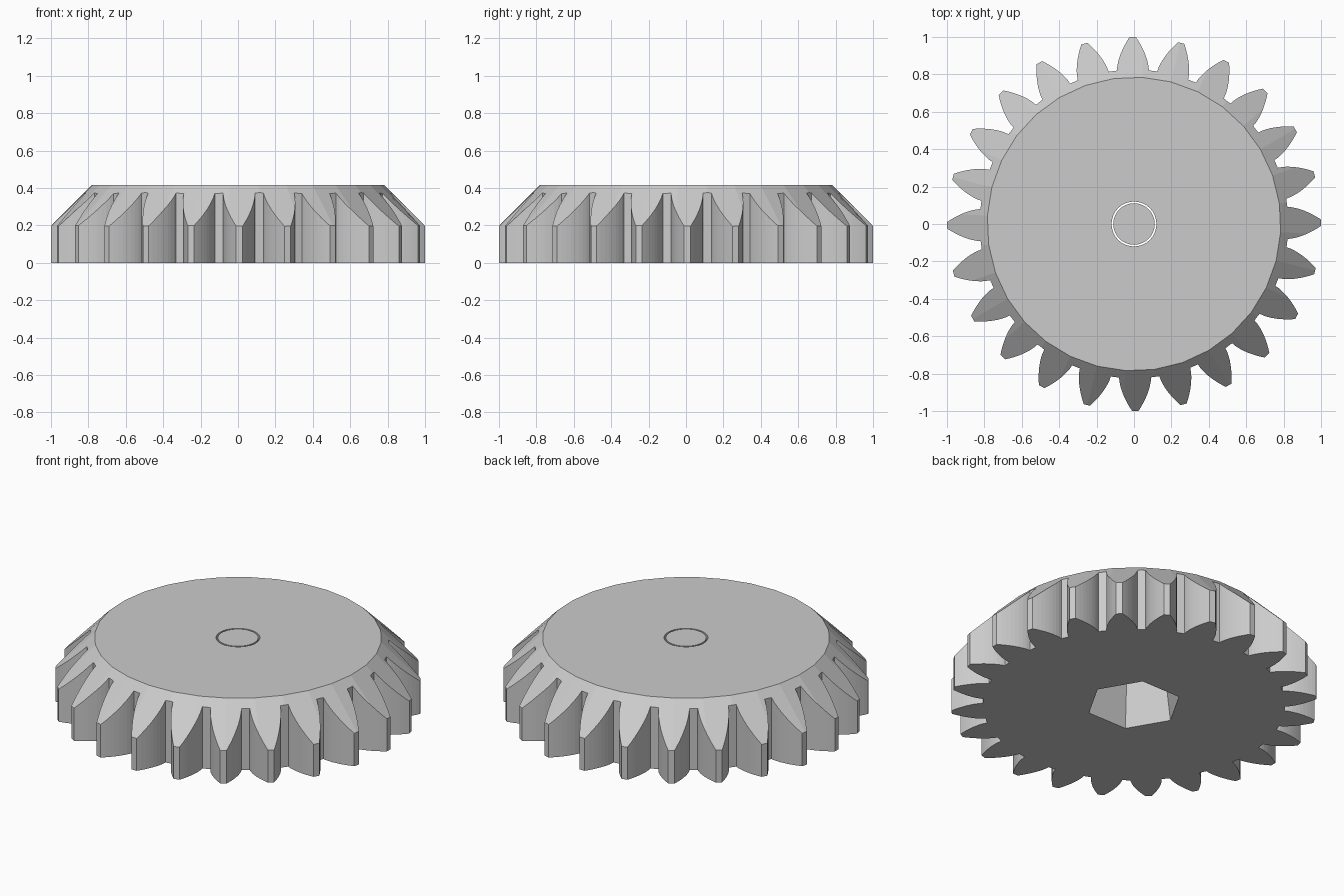
import bpy, bmesh, math

cube = bpy.data.objects.get("Cube")
if cube:
    bpy.data.objects.remove(cube, do_unlink=True)

TEETH = 24
TIP, ROOT, BASE = 1.0, 0.825, 0.822
HEIGHT = 0.415
TURN = math.radians(0.4)

grey = bpy.data.materials.new("plain_grey")
grey.use_nodes = True
grey.diffuse_color = (0.6, 0.6, 0.6, 1)
grey.node_tree.nodes["Principled BSDF"].inputs["Base Color"].default_value = (0.6, 0.6, 0.6, 1)


def polar(r, a):
    return (r * math.cos(a), r * math.sin(a))


def ring(r, sides, turn=0.0):
    return [polar(r, turn + math.tau * i / sides) for i in range(sides)]


def loft(name, lower, upper, z0, z1):
    """Closed solid between two outlines with equal point counts."""
    bm = bmesh.new()
    low = [bm.verts.new((x, y, z0)) for x, y in lower]
    top = [bm.verts.new((x, y, z1)) for x, y in upper]
    n = len(low)
    bm.faces.new(low[::-1])
    bm.faces.new(top)
    for i in range(n):
        j = (i + 1) % n
        bm.faces.new((low[i], low[j], top[j], top[i]))
    mesh = bpy.data.meshes.new(name)
    bm.to_mesh(mesh)
    bm.free()
    mesh.materials.append(grey)
    obj = bpy.data.objects.new(name, mesh)
    bpy.context.collection.objects.link(obj)
    return obj


def carve(target, cutter, operation):
    cutter.hide_render = True
    mod = target.modifiers.new(cutter.name, "BOOLEAN")
    mod.operation, mod.object, mod.solver = operation, cutter, "EXACT"
    bpy.context.view_layer.objects.active = target
    bpy.ops.object.modifier_apply(modifier=mod.name)
    bpy.data.objects.remove(cutter, do_unlink=True)


def involute(r):
    a = math.acos(BASE / r)
    return math.tan(a) - a


# Involute tooth outline repeated around the wheel
STEPS = 8
radii = [ROOT + (TIP - ROOT) * i / STEPS for i in range(STEPS + 1)]
flank = [(r, 0.017 + involute(TIP) - involute(r)) for r in radii]
outline = []
for t in range(TEETH):
    mid = TURN + math.tau * t / TEETH
    outline += [polar(r, mid - half) for r, half in flank]
    outline += [polar(r, mid + half) for r, half in reversed(flank)]

gear = loft("gear_body", outline, outline, 0, HEIGHT)

# Faceted cone that bevels the teeth and forms the top rim
phase = math.radians(-3.2)
carve(gear, loft("bevel_cone", ring(1.25, 32, phase), ring(0.785, 32, phase),
                 -0.05, HEIGHT), "INTERSECT")

# Tapered hexagonal socket underneath, and the round hole above it
carve(gear, loft("hex_cutter", ring(0.265, 6, TURN), ring(0.216, 6, TURN),
                 -0.03, 0.33), "DIFFERENCE")
carve(gear, loft("hole_cutter", ring(0.12, 32), ring(0.12, 32), 0.3, 0.5), "DIFFERENCE")

# Round plug, leaving a thin ring gap in the top
loft("center_plug", ring(0.111, 32), ring(0.111, 32), 0.33, HEIGHT)
